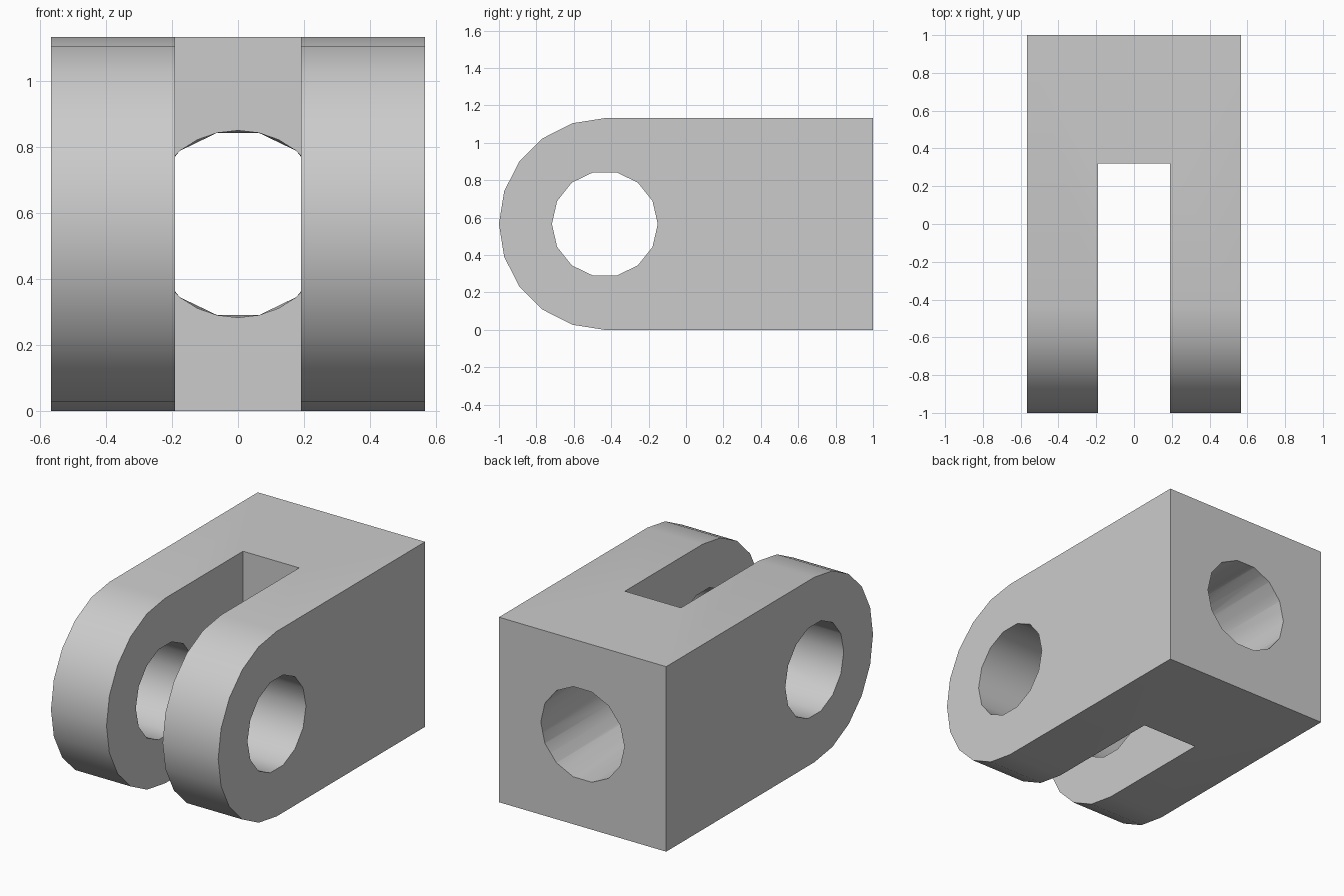
import bpy, bmesh
from math import sin, cos, pi, radians

old = bpy.data.objects.get("Cube")
if old:
    bpy.data.objects.remove(old)

HALF = 0.566      # half width, half height and nose radius
PIVOT_Y = -0.434  # centre of the rounded nose and pin hole
SLOT_END = 0.32
SLOT_HALF = 0.19
HOLE_R = 0.283


def loft(name, start, end):
    """Closed solid between two matching rings of points."""
    bm = bmesh.new()
    a = [bm.verts.new(p) for p in start]
    b = [bm.verts.new(p) for p in end]
    bm.faces.new(a)
    bm.faces.new(b[::-1])
    for i in range(len(a)):
        j = (i + 1) % len(a)
        bm.faces.new((a[j], a[i], b[i], b[j]))
    bmesh.ops.recalc_face_normals(bm, faces=bm.faces)
    mesh = bpy.data.meshes.new(name)
    bm.to_mesh(mesh)
    bm.free()
    obj = bpy.data.objects.new(name, mesh)
    bpy.context.collection.objects.link(obj)
    return obj


def along_x(name, profile, half):
    """Extrude a (y, z) profile symmetrically along x."""
    return loft(name, [(-half, y, z) for y, z in profile],
                [(half, y, z) for y, z in profile])


def cut(target, cutter):
    cutter.hide_render = True
    mod = target.modifiers.new("cut", 'BOOLEAN')
    mod.operation = 'DIFFERENCE'
    mod.solver = 'EXACT'
    mod.object = cutter
    bpy.context.view_layer.objects.active = target
    bpy.ops.object.modifier_apply(modifier=mod.name)
    bpy.data.objects.remove(cutter)


# Block with a rounded nose
nose = [(PIVOT_Y - HALF * sin(pi * i / 10), HALF + HALF * cos(pi * i / 10))
        for i in range(11)]
clevis = along_x("clevis", [(1, 0), (1, 2 * HALF)] + nose, HALF)

# Slot between the two lugs
cut(clevis, along_x("slot_cutter", [(-2, -1), (SLOT_END, -1), (SLOT_END, 2), (-2, 2)],
                    SLOT_HALF))

# Pin hole across both lugs
pin = [(PIVOT_Y + HOLE_R * cos(2 * pi * i / 14), HALF + HOLE_R * sin(2 * pi * i / 14))
       for i in range(14)]
cut(clevis, along_x("pin_cutter", pin, 1))


# Rod hole from the back into the slot, finer at the slot end
def rod_ring(y, flat):
    ring = []
    for i in range(28):
        r = HOLE_R * (cos(pi / 14) if flat and i % 2 else 1)
        ring.append((r * cos(pi * i / 14), y, HALF + r * sin(pi * i / 14)))
    return ring


cut(clevis, loft("rod_cutter", rod_ring(SLOT_END - 0.001, False), rod_ring(1.01, True)))

# Plain grey finish
grey = bpy.data.materials.new("plain_grey")
grey.use_nodes = True
colour = (0.6, 0.6, 0.6, 1)
grey.diffuse_color = colour
grey.node_tree.nodes["Principled BSDF"].inputs["Base Color"].default_value = colour
clevis.data.materials.clear()
clevis.data.materials.append(grey)

# Smooth curved walls, sharp edges
bpy.ops.object.select_all(action='DESELECT')
clevis.select_set(True)
bpy.context.view_layer.objects.active = clevis
bpy.ops.object.shade_smooth_by_angle(angle=radians(30))
